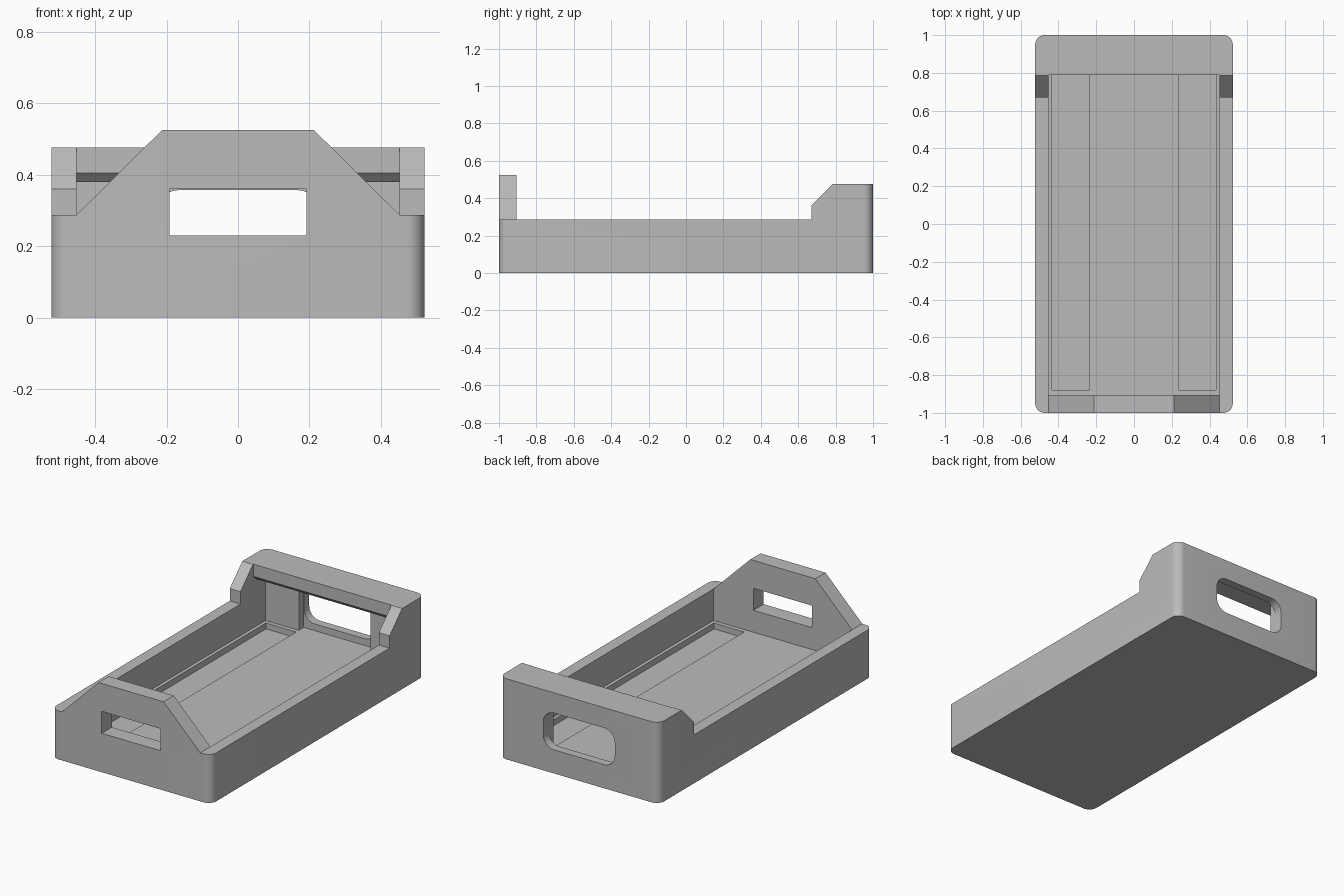
import bpy, bmesh, math

cube = bpy.data.objects.get("Cube")
if cube:
    bpy.data.objects.remove(cube, do_unlink=True)

grey = bpy.data.materials.new("plain grey")
grey.use_nodes = True
colour = (0.5, 0.5, 0.5, 1)
grey.diffuse_color = colour
grey.node_tree.nodes["Principled BSDF"].inputs["Base Color"].default_value = colour

AXES = {
    "X": lambda u, v, t: (t, u, v),
    "Y": lambda u, v, t: (u, t, v),
    "Z": lambda u, v, t: (u, v, t),
}


def prism(name, points, axis, start, end):
    """Extrude a flat outline along an axis."""
    bm = bmesh.new()
    place = AXES[axis]
    face = bm.faces.new([bm.verts.new(place(u, v, start)) for u, v in points])
    new = bmesh.ops.extrude_face_region(bm, geom=[face])["geom"]
    bmesh.ops.translate(bm, vec=place(0, 0, end - start),
                        verts=[g for g in new if isinstance(g, bmesh.types.BMVert)])
    bmesh.ops.recalc_face_normals(bm, faces=bm.faces)
    mesh = bpy.data.meshes.new(name)
    bm.to_mesh(mesh)
    bm.free()
    mesh.materials.append(grey)
    obj = bpy.data.objects.new(name, mesh)
    bpy.context.collection.objects.link(obj)
    return obj


def rect(u0, u1, v0, v1):
    return [(u0, v0), (u1, v0), (u1, v1), (u0, v1)]


def rounded(u0, u1, v0, v1, r, steps=10):
    """Rectangle outline with round corners."""
    centres = rect(u0 + r, u1 - r, v0 + r, v1 - r)
    points = []
    for quarter, (cu, cv) in enumerate(centres):
        for i in range(steps + 1):
            a = math.pi / 2 * (quarter + 2 + i / steps)
            points.append((cu + r * math.cos(a), cv + r * math.sin(a)))
    return points


def carve(target, cutter):
    mod = target.modifiers.new(cutter.name, "BOOLEAN")
    mod.operation = "DIFFERENCE"
    mod.solver = "EXACT"
    mod.object = cutter
    bpy.context.view_layer.objects.active = target
    bpy.ops.object.modifier_apply(modifier=mod.name)
    bpy.data.objects.remove(cutter, do_unlink=True)


# Main dimensions
HALF_W, INNER_W = 0.523, 0.453
RIM, FLOOR, FRONT_TOP, BACK_TOP = 0.287, 0.10, 0.525, 0.477
INNER_Y = 0.905

# Solid block with round upright corners
tray = prism("tray", rounded(-HALF_W, HALF_W, -1, 1, 0.05), "Z", 0, FRONT_TOP)

# Side silhouette: low rim, ramped cheeks, raised back
carve(tray, prism("silhouette_cut", [
    (-INNER_Y, 0.7), (-INNER_Y, RIM), (0.67, RIM), (0.67, 0.36),
    (0.787, BACK_TOP), (1.1, BACK_TOP), (1.1, 0.7)], "X", -1, 1))

# Sloped shoulders of the front wall
for side in (-1, 1):
    shoulder = [(0.6, RIM), (INNER_W, RIM), (0.213, FRONT_TOP), (0.213, 0.7), (0.6, 0.7)]
    carve(tray, prism("shoulder_cut", [(side * u, v) for u, v in shoulder],
                      "Y", -1.1, -0.8))

# Main cavity, running under the overhanging back cap
carve(tray, prism("cavity_cut", [
    (-INNER_Y, FLOOR), (INNER_Y, FLOOR), (INNER_Y, 0.38), (0.815, 0.38),
    (0.79, 0.405), (0.79, 0.7), (-INNER_Y, 0.7)], "X", -INNER_W, INNER_W))

# Long grooves in the floor
for side in (-1, 1):
    carve(tray, prism("groove_cut", rect(side * 0.235, side * 0.433, -0.88, 0.88),
                      "Z", FLOOR - 0.035, FLOOR + 0.1))

# Front window
carve(tray, prism("front_window_cut", rect(-0.192, 0.192, 0.23, 0.36), "Y", -1.1, -0.8))

# Back recess and the rounded opening through it
carve(tray, prism("back_recess_cut", rect(-0.235, 0.235, FLOOR, 0.38), "Y", 0.85, 0.95))
carve(tray, prism("back_opening_cut", rounded(-0.234, 0.234, 0.14, 0.357, 0.07),
                  "Y", 0.85, 1.1))

# Smooth round corners, crisp edges elsewhere
bpy.ops.object.select_all(action="DESELECT")
tray.select_set(True)
bpy.context.view_layer.objects.active = tray
bpy.ops.object.shade_smooth_by_angle(angle=math.radians(30))
